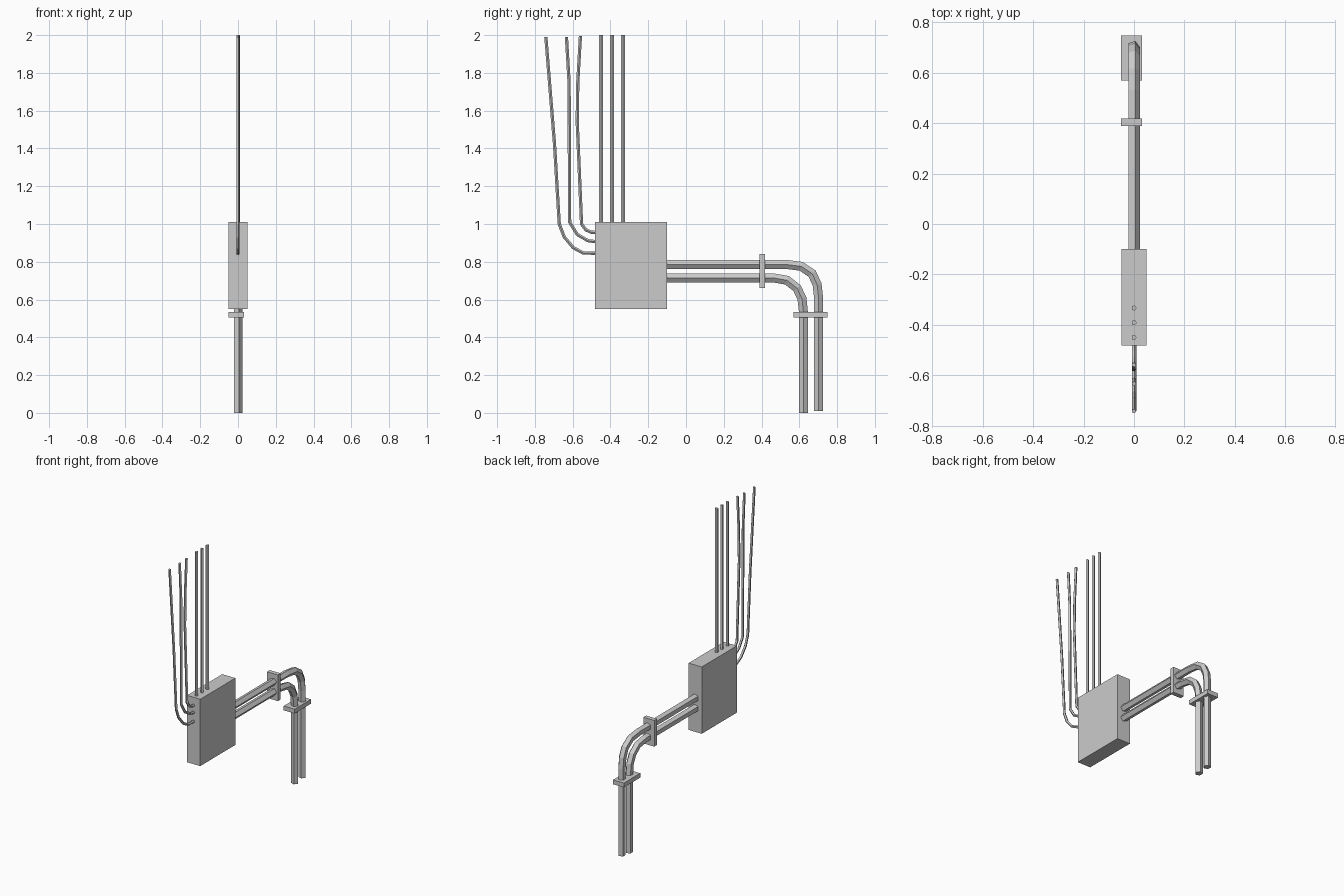
import bpy, bmesh, math
from mathutils import Vector

if "Cube" in bpy.data.objects:
    bpy.data.objects.remove(bpy.data.objects["Cube"])


def finish(bm, name):
    bmesh.ops.recalc_face_normals(bm, faces=bm.faces)
    mesh = bpy.data.meshes.new(name)
    bm.to_mesh(mesh)
    bm.free()
    obj = bpy.data.objects.new(name, mesh)
    bpy.context.collection.objects.link(obj)
    return obj


def box(name, lo, hi):
    bm = bmesh.new()
    bmesh.ops.create_cube(bm, size=1)
    for v in bm.verts:
        v.co = Vector([(a + b) / 2 + c * (b - a) for a, b, c in zip(lo, hi, v.co)])
    return finish(bm, name)


def tube(name, path, r, x=0.0, sides=5):
    """Sweep a capped polygon along a path in the YZ plane, mitred at the bends."""
    bm = bmesh.new()
    pts = [Vector(p) for p in path]
    dirs = [(b - a).normalized() for a, b in zip(pts, pts[1:])]
    rings = []
    for i, p in enumerate(pts):
        d0, d1 = dirs[max(i - 1, 0)], dirs[min(i, len(dirs) - 1)]
        t = (d0 + d1).normalized()
        n = Vector((-t.y, t.x)) / t.dot(d1)
        ring = []
        for k in range(sides):
            a = 2 * math.pi * k / sides
            q = p + n * r * math.sin(a)
            ring.append(bm.verts.new((x + r * math.cos(a), q.x, q.y)))
        rings.append(ring)
    for a, b in zip(rings, rings[1:]):
        for k in range(sides):
            j = (k + 1) % sides
            bm.faces.new((a[k], a[j], b[j], b[k]))
    bm.faces.new(rings[0])
    bm.faces.new(rings[-1])
    return finish(bm, name)


# Junction box
box("junction_box", (-0.05, -0.482, 0.55), (0.05, -0.1, 1.01))

# Bent conduit pipes
tube("lower_conduit", [(-0.105, 0.715), (0.46, 0.715), (0.535, 0.702), (0.588, 0.66),
                       (0.614, 0.605), (0.622, 0.53), (0.622, 0.0)], 0.025, -0.002)
tube("upper_conduit", [(-0.105, 0.786), (0.53, 0.786), (0.61, 0.776), (0.668, 0.737),
                       (0.694, 0.68), (0.702, 0.61), (0.702, 0.01)], 0.025, -0.002)

# Pipe clamps
box("horizontal_run_clamp", (-0.051, 0.388, 0.66), (0.032, 0.418, 0.84))
box("vertical_run_clamp", (-0.051, 0.57, 0.505), (0.032, 0.748, 0.535))

# Straight rods out of the top
for i, y in enumerate((-0.45, -0.391, -0.333)):
    tube(f"top_rod_{i + 1}", [(y, 1.0), (y, 2.0)], 0.011)

# Loose cables out of the side
cables = [
    [(-0.475, 0.845), (-0.545, 0.847), (-0.597, 0.875), (-0.645, 0.932),
     (-0.671, 1.0), (-0.696, 1.42), (-0.742, 1.99)],
    [(-0.475, 0.906), (-0.52, 0.912), (-0.576, 0.945), (-0.616, 1.01),
     (-0.619, 1.75), (-0.633, 1.99)],
    [(-0.475, 0.955), (-0.503, 0.957), (-0.53, 0.969), (-0.553, 1.0),
     (-0.576, 1.54), (-0.573, 1.75), (-0.559, 1.995)],
]
for i, path in enumerate(cables):
    tube(f"side_cable_{i + 1}", path, 0.009)
